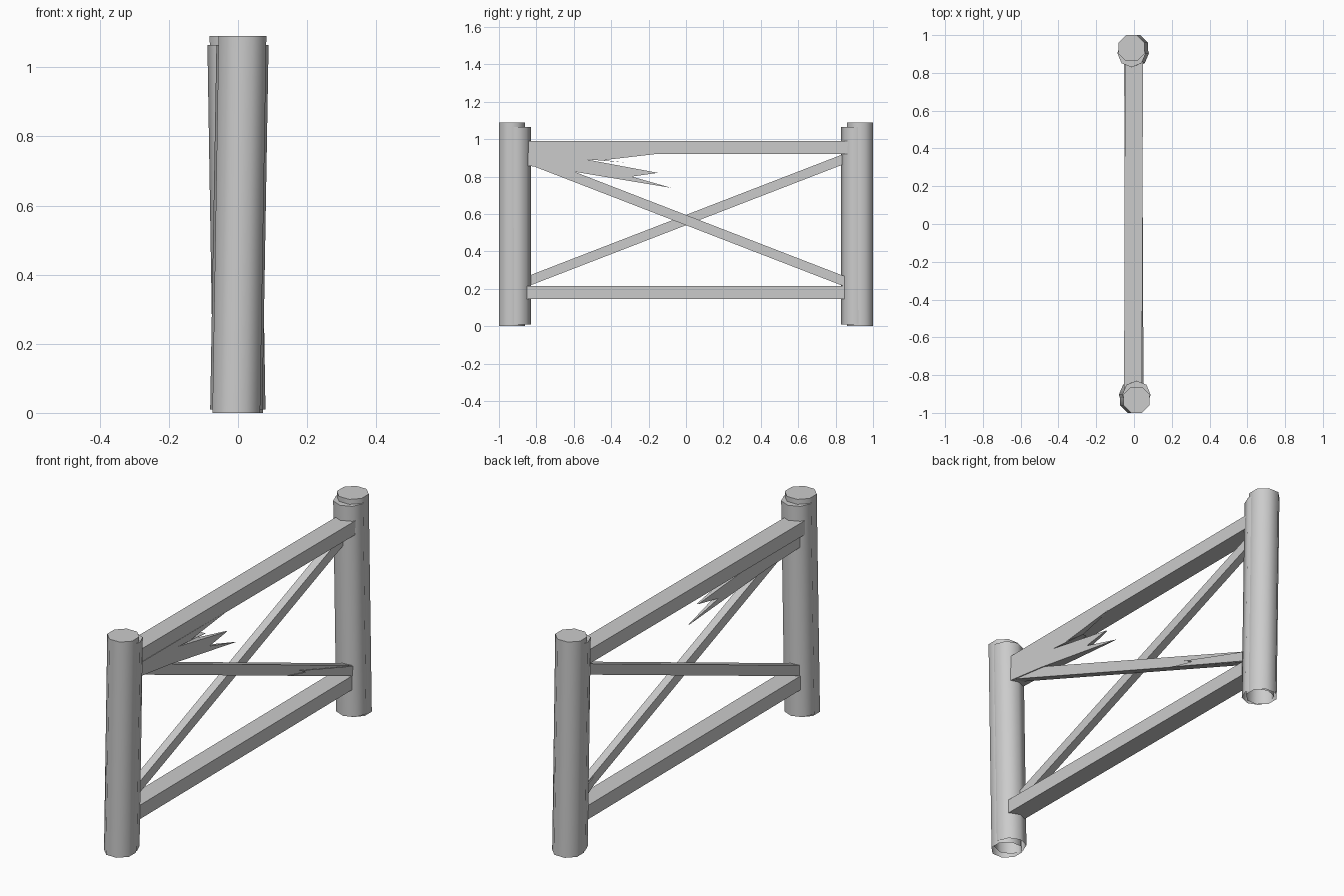
import bpy, bmesh
from math import cos, sin, pi
from mathutils import Vector

if "Cube" in bpy.data.objects:
    bpy.data.objects.remove(bpy.data.objects["Cube"])


def finish(name, bm, smooth=False):
    bmesh.ops.recalc_face_normals(bm, faces=bm.faces[:])
    me = bpy.data.meshes.new(name)
    bm.to_mesh(me)
    bm.free()
    ob = bpy.data.objects.new(name, me)
    bpy.context.collection.objects.link(ob)
    if smooth:
        bpy.ops.object.select_all(action='DESELECT')
        bpy.context.view_layer.objects.active = ob
        ob.select_set(True)
        bpy.ops.object.shade_smooth_by_angle(angle=pi / 3)
    return ob


def post(name, bottom, top, radius, turn=0.5):
    """Leaning eight-sided post, capped on top and open underneath."""
    bm = bmesh.new()
    rings = []
    for c in (bottom, top):
        rings.append([bm.verts.new((c[0] + radius * cos((i + turn) * pi / 4),
                                    c[1] + radius * sin((i + turn) * pi / 4), c[2]))
                      for i in range(8)])
    for i in range(8):
        j = (i + 1) % 8
        bm.faces.new((rings[0][i], rings[0][j], rings[1][j], rings[1][i]))
    bm.faces.new(rings[1])
    finish(name, bm, True)


def beam(name, a, b, width, height):
    """Square timber from a to b, ends cut vertically."""
    bm = bmesh.new()
    ends = []
    for c in (a, b):
        ends.append([bm.verts.new(Vector(c) + Vector((sx * width / 2, 0, sz * height / 2)))
                     for sx, sz in ((-1, -1), (1, -1), (1, 1), (-1, 1))])
    for i in range(4):
        j = (i + 1) % 4
        bm.faces.new((ends[0][i], ends[0][j], ends[1][j], ends[1][i]))
    bm.faces.new(ends[0])
    bm.faces.new(ends[1])
    finish(name, bm)


def splinter(name, outline, x_front, root_y, tip_y, depth):
    """Broken timber end: flat front, back tapering to the front at the tips."""
    bm = bmesh.new()
    front, back = [], []
    for y, z in outline:
        t = min(1, max(0, (y - tip_y) / (root_y - tip_y)))
        front.append(bm.verts.new((x_front, y, z)))
        back.append(bm.verts.new((x_front - max(0.003, depth * t), y, z)))
    n = len(outline)
    for i in range(n):
        j = (i + 1) % n
        bm.faces.new((front[i], front[j], back[j], back[i]))
    bm.faces.new(front)
    bm.faces.new(back)
    finish(name, bm)


# Posts lean opposite ways, each with a shorter inner-side layer
for label, s, x0, x1 in (("front", -1, -0.005, 0.013), ("back", 1, 0.004, -0.013)):
    post(label + "_post", (x0, s * 0.931, 0), (x1, s * 0.931, 1.09), 0.0747)
    post(label + "_post_layer", (x0, s * 0.905, 0.01), (x1, s * 0.905, 1.065), 0.0755, 0.0)

# Horizontal rails
beam("top_rail", (-0.005, -0.87, 0.955), (0.0, 0.87, 0.955), 0.095, 0.07)
beam("bottom_rail", (0.003, -0.88, 0.18), (-0.005, 0.87, 0.18), 0.095, 0.07)

# Crossed braces
beam("rising_brace", (-0.02, -0.86, 0.235), (-0.02, 0.86, 0.9), 0.04, 0.055)
beam("falling_brace", (0.02, -0.86, 0.9), (0.02, 0.86, 0.235), 0.04, 0.055)

# Splintered leftover of a snapped timber on each side
splinter("upper_splinter",
         [(-0.86, 0.86), (-0.62, 0.83), (-0.08, 0.74), (-0.29, 0.80), (-0.15, 0.82),
          (-0.54, 0.893), (-0.32, 0.875), (-0.44, 0.888), (-0.14, 0.923), (-0.86, 0.925)],
         0.045, -0.86, -0.08, 0.085)
splinter("lower_splinter",
         [(0.86, 0.21), (0.33, 0.412), (0.48, 0.375), (0.42, 0.405), (0.60, 0.345), (0.86, 0.26)],
         0.045, 0.86, 0.33, 0.06)
